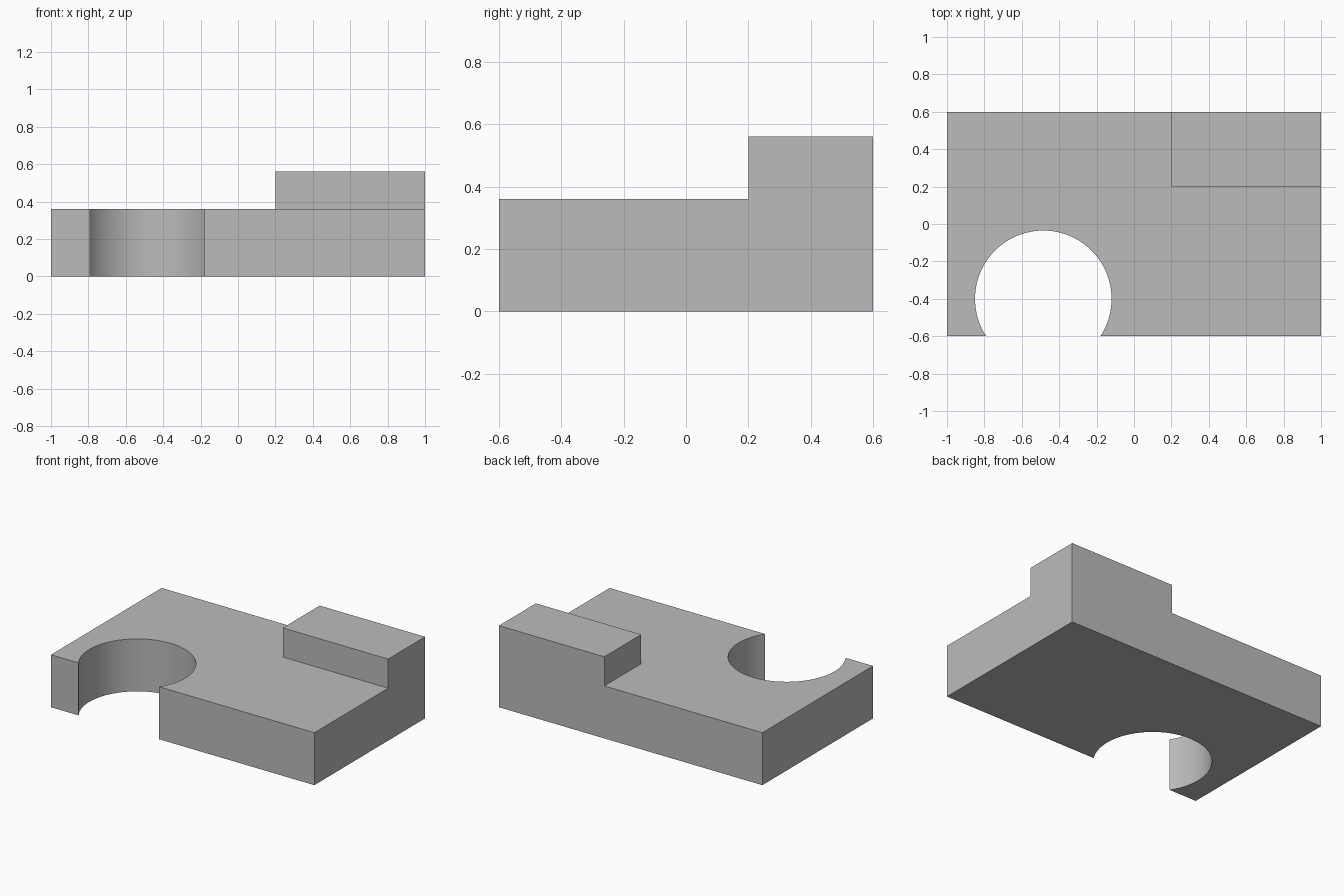
import bpy
import bmesh
import math

default = bpy.data.objects.get("Cube")
if default:
    bpy.data.objects.remove(default, do_unlink=True)

# Overall sizes
HALF_X, HALF_Y = 1.0, 0.6
BASE_H, PAD_H = 0.36, 0.2
PAD_X, PAD_Y = 0.2, 0.2
HOLE_X, HOLE_Y, HOLE_R = -0.485, -0.4, 0.365
SEGMENTS = 64


def material(name, colour):
    mat = bpy.data.materials.new(name)
    mat.use_nodes = True
    mat.diffuse_color = colour
    mat.node_tree.nodes["Principled BSDF"].inputs["Base Color"].default_value = colour
    return mat


def raise_face(bm, face, height):
    """Extrude one face straight up and return its new cap."""
    geom = bmesh.ops.extrude_face_region(bm, geom=[face])["geom"]
    verts = [g for g in geom if isinstance(g, bmesh.types.BMVert)]
    bmesh.ops.translate(bm, verts=verts, vec=(0, 0, height))
    return next(g for g in geom if isinstance(g, bmesh.types.BMFace))


# Plate outline: round notch open to the front, then the corners
dip = math.asin((HALF_Y + HOLE_Y) / HOLE_R)
sweep = math.pi + 2 * dip
outline = []
for i in range(SEGMENTS + 1):
    a = math.pi + dip - sweep * i / SEGMENTS
    outline.append((HOLE_X + HOLE_R * math.cos(a), HOLE_Y + HOLE_R * math.sin(a)))
outline += [(HALF_X, -HALF_Y), (HALF_X, PAD_Y), (HALF_X, HALF_Y),
            (PAD_X, HALF_Y), (-HALF_X, HALF_Y), (-HALF_X, -HALF_Y)]

bm = bmesh.new()
floor = bm.faces.new([bm.verts.new((x, y, 0)) for x, y in outline])
top = raise_face(bm, floor, BASE_H)


# Split the corner off the top face and raise it into the pad
def top_vert(x, y):
    return min(top.verts, key=lambda v: math.hypot(v.co.x - x, v.co.y - y))


bmesh.utils.face_split(top, top_vert(HALF_X, PAD_Y), top_vert(PAD_X, HALF_Y),
                       coords=[(PAD_X, PAD_Y, BASE_H)])
level = [f for f in bm.faces if all(v.co.z > BASE_H - 0.001 for v in f.verts)]
corner = min(level, key=lambda f: f.calc_area())
raise_face(bm, corner, PAD_H)
if corner.is_valid:
    bm.faces.remove(corner)

# Merge coplanar walls and orient the surface
bmesh.ops.dissolve_limit(bm, angle_limit=math.radians(0.5),
                         verts=bm.verts[:], edges=bm.edges[:])
bmesh.ops.recalc_face_normals(bm, faces=bm.faces[:])

mesh = bpy.data.meshes.new("notched_plate")
bm.to_mesh(mesh)
bm.free()
plate = bpy.data.objects.new("notched_plate", mesh)
bpy.context.collection.objects.link(plate)
mesh.materials.append(material("plain grey", (0.5, 0.5, 0.5, 1)))

# Smooth notch wall, sharp corners
bpy.ops.object.select_all(action="DESELECT")
plate.select_set(True)
bpy.context.view_layer.objects.active = plate
bpy.ops.object.shade_smooth_by_angle(angle=math.radians(30))
